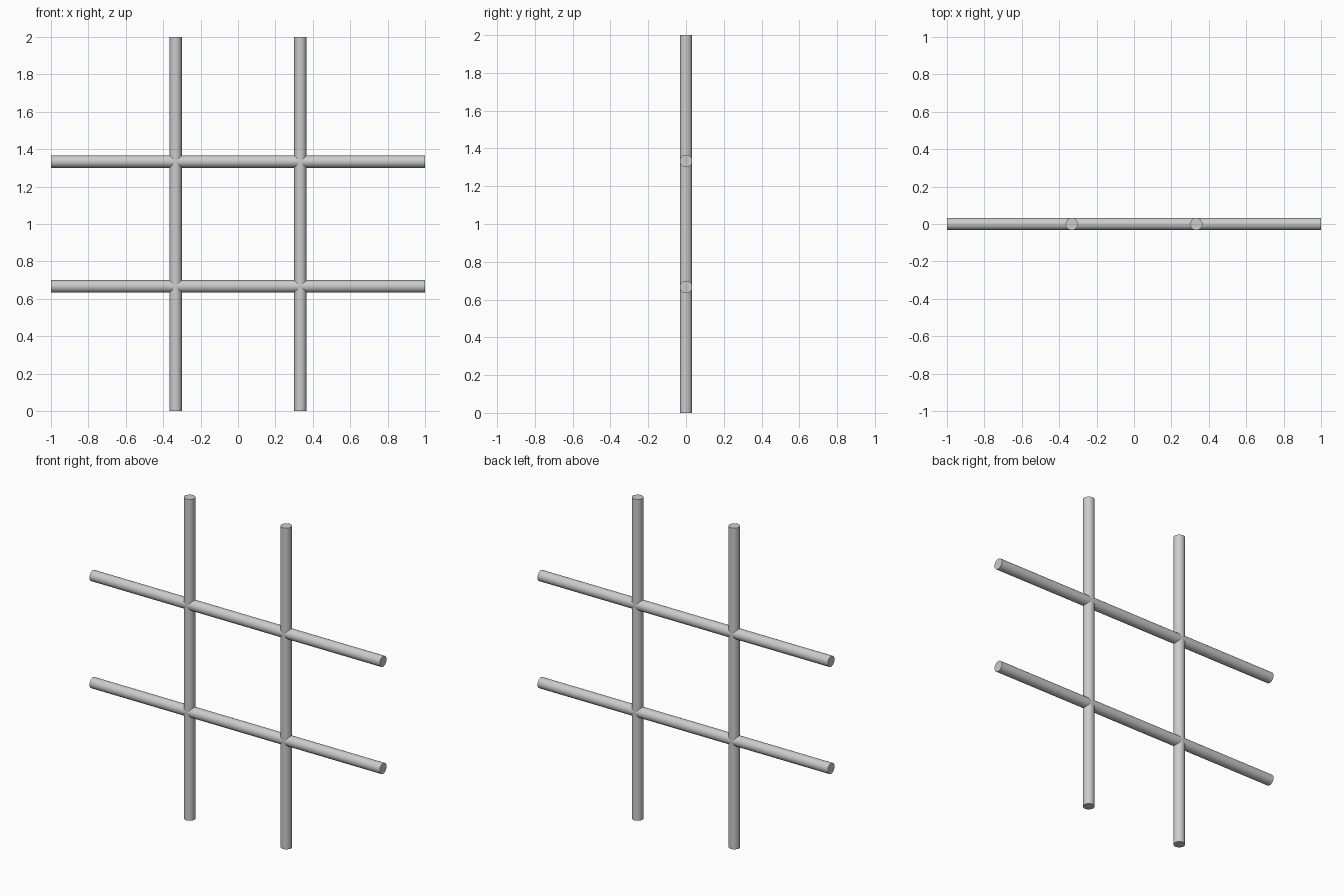
import bpy
import math

if "Cube" in bpy.data.objects:
    bpy.data.objects.remove(bpy.data.objects["Cube"])

RADIUS = 0.033
LENGTH = 2.0
OFFSET = LENGTH / 6  # bars sit at the thirds of the grid


def bar(name, location, rotation=(0, 0, 0)):
    bpy.ops.mesh.primitive_cylinder_add(vertices=32, radius=RADIUS, depth=LENGTH,
                                        location=location, rotation=rotation)
    obj = bpy.context.object
    obj.name = name
    bpy.ops.object.shade_smooth_by_angle(angle=math.radians(30))


# Two upright bars crossed by two level bars in the same plane
for side, x in (("left", -OFFSET), ("right", OFFSET)):
    bar(f"{side}_upright_bar", (x, 0, 1))
for level, z in (("lower", 1 - OFFSET), ("upper", 1 + OFFSET)):
    bar(f"{level}_cross_bar", (0, 0, z), (0, math.pi / 2, 0))
